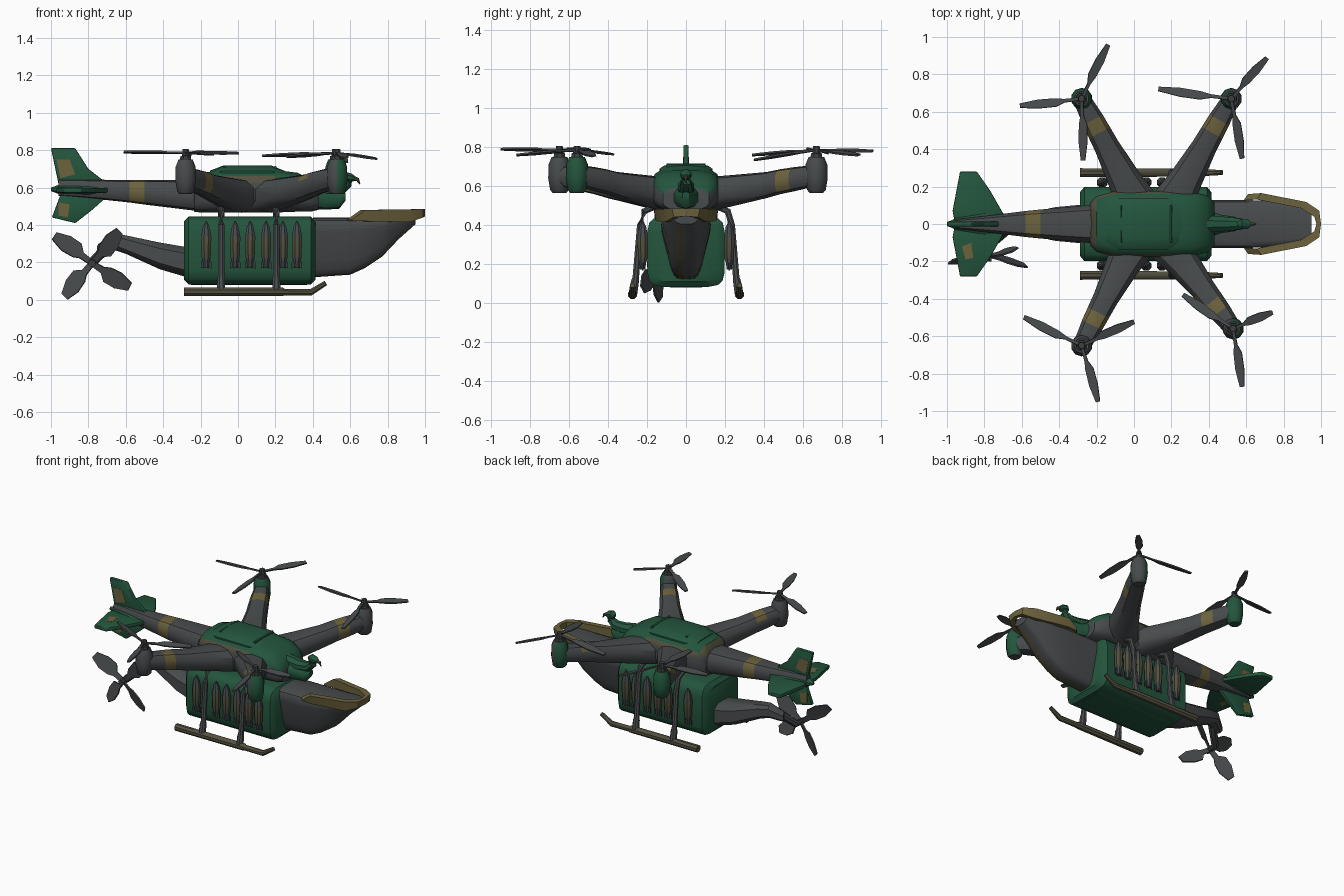
import bpy, bmesh, math
from mathutils import Vector as V, Matrix

if "Cube" in bpy.data.objects:
    bpy.data.objects.remove(bpy.data.objects["Cube"])

COL = {"dark_grey": (.064, .07, .073), "green": (.017, .092, .047), "gold": (.15, .122, .046),
       "brown": (.085, .08, .05), "gunmetal": (.045, .05, .052)}
MAT = {}
for k, c in COL.items():
    MAT[k] = bpy.data.materials.new(k)
    MAT[k].diffuse_color = (*c, 1)


def finish(bm, name, mats, rule=None, bevel=0):
    bmesh.ops.recalc_face_normals(bm, faces=bm.faces)
    me = bpy.data.meshes.new(name)
    if bevel:
        bmesh.ops.bevel(bm, geom=bm.edges[:], offset=bevel, segments=2, affect='EDGES', profile=.5)
    bm.normal_update()
    if rule:
        for f in bm.faces:
            f.material_index = rule(f.calc_center_median(), f.normal)
    bm.to_mesh(me)
    bm.free()
    o = bpy.data.objects.new(name, me)
    bpy.context.collection.objects.link(o)
    for m in mats:
        me.materials.append(MAT[m])
    bpy.ops.object.select_all(action='DESELECT')
    o.select_set(True)
    bpy.context.view_layer.objects.active = o
    bpy.ops.object.shade_smooth_by_angle(angle=math.radians(40))
    return o


def loft(name, secs, mats, rule=None, n=12, p=2, upright=False, low=1):
    """Skin rings (x, y, z, half width, half height); low narrows the underside."""
    bm, rings = bmesh.new(), []
    pts = [V(s[:3]) for s in secs]
    for i, s in enumerate(secs):
        t = (pts[min(i + 1, len(pts) - 1)] - pts[max(i - 1, 0)]).normalized()
        if upright:
            t = V((t.x, t.y, 0)).normalized()
        u = V((0, 0, 1)).cross(t) if abs(t.z) < .9 else V((0, 1, 0)).cross(t)
        u.normalize()
        v = t.cross(u)
        r = []
        for k in range(n):
            a = math.tau * (k + .5) / n
            c, d = [math.copysign(abs(q) ** (2 / p), q) for q in (math.cos(a), math.sin(a))]
            w = s[3] * (1 + (low - 1) * (1 - d) / 2)
            r.append(bm.verts.new(pts[i] + u * c * w + v * d * s[4]))
        rings.append(r)
    for A, B in zip(rings, rings[1:]):
        for k in range(n):
            bm.faces.new((A[k], A[(k + 1) % n], B[(k + 1) % n], B[k]))
    bm.faces.new(rings[0])
    bm.faces.new(rings[-1])
    return finish(bm, name, mats, rule)


def plate(name, pts, normal, thick, mat, bevel=0):
    """Flat outline given thickness, centred on its plane."""
    bm, n = bmesh.new(), V(normal).normalized() * thick / 2
    a = [bm.verts.new(V(q) - n) for q in pts]
    b = [bm.verts.new(V(q) + n) for q in pts]
    bm.faces.new(a[::-1])
    bm.faces.new(b)
    for i in range(len(a)):
        j = (i + 1) % len(a)
        bm.faces.new((a[i], a[j], b[j], b[i]))
    return finish(bm, name, [mat], None, bevel)


def blade(name, hub, tip, normal, w, twist):
    hub, tip = V(hub), V(tip)
    d = tip - hub
    s = Matrix.Rotation(twist, 3, d.normalized()) @ V(normal).cross(d).normalized()
    lead = [(.05, .25), (.28, .3), (.42, .85), (.7, .8), (1, .3)]
    trail = [(1, -.45), (.7, -.75), (.42, -.6), (.28, -.3), (.05, -.25)]
    plate(name, [hub + d * r + s * w * q for r, q in lead + trail], s.cross(d), .009, "dark_grey")


# Lower cabin box with chamfered ends and belly keel
loft("cabin", [(-.29, 0, .263, .17, .155), (-.265, 0, .263, .2, .182), (.39, 0, .263, .2, .182),
               (.415, 0, .263, .17, .155)], ["green"], n=16, p=6, upright=True)
loft("belly_keel", [(-.25, 0, .09, .09, .012), (.37, 0, .09, .09, .012)], ["green"], p=6)

# Boat-like nose with raised gold rim
loft("nose", [(.4, 0, .28, .145, .16), (.6, 0, .287, .145, .153), (.68, 0, .305, .143, .135),
              (.77, 0, .335, .135, .105), (.86, 0, .385, .12, .06), (.95, 0, .43, .09, .025)], ["dark_grey", "brown"],
     lambda c, n: int(n.z < -.25 and -.05 < c.y < 0), n=18, p=5, upright=True, low=.45)
for s in (-1, 1):
    bm = bmesh.new()
    rows = []
    for x, y, z0, z1 in [(.61, .15, .42, .43), (.68, .155, .42, .48), (.92, .108, .415, .483), (.99, .062, .44, .485),
                         (1, 0, .445, .485)]:
        k = .024
        rows.append([bm.verts.new(q) for q in ((x, s * y, z0), (x, s * (y + .01 * (y > 0)), z1),
                    (x - .025, s * max(y - k, 0), z1), (x - .025, s * max(y - k, 0), z0))])
    for A, B in zip(rows, rows[1:]):
        for k in range(4):
            bm.faces.new((A[k], A[(k + 1) % 4], B[(k + 1) % 4], B[k]))
    bm.faces.new(rows[0])
    finish(bm, "nose_rim", ["gold"])

# Lower tail boom, gearbox and side propeller
loft("lower_boom", [(-.27, 0, .2, .11, .085), (-.42, 0, .235, .095, .075), (-.6, 0, .295, .055, .052),
                    (-.66, 0, .31, .045, .045), (-.74, -.04, .27, .03, .03)], ["dark_grey"], n=8, p=3, upright=True)
hub = (-.78, -.17, .195)
loft("propeller_shaft", [(-.68, -.03, .3, .03, .03), (-.78, -.12, .2, .025, .025), (-.78, -.2, .195, .02, .02)],
     ["gunmetal"], n=8)
for tip in [(-.98, -.2, .345), (-.63, -.135, .365), (-.58, -.22, .065), (-.93, -.13, .02)]:
    blade("propeller_blade", hub, tip, (0, 1, 0), .064, .45)

# Upper hull: green roof sloping down in front, brown painted edge, grey sides and face
loft("upper_hull", [(-.235, 0, .55, .115, .08), (-.2, 0, .57, .15, .105), (-.1, 0, .58, .178, .115),
                    (.2, 0, .58, .178, .115), (.32, 0, .575, .172, .105), (.39, 0, .555, .155, .085),
                    (.43, 0, .535, .12, .055)],
     ["dark_grey", "green", "brown"],
     lambda c, n: 1 if c.z > .66 or (c.x > .2 and c.z > .565 and n.x < .95) else 2 if c.z > .62 else 0,
     n=16, p=3.5, upright=True)
loft("roof_hump", [(-.15, 0, .67, .1, .02), (-.08, 0, .675, .14, .042), (.18, 0, .675, .14, .042),
                   (.26, 0, .665, .1, .02)], ["green"], n=14, p=2.5, upright=True)
for x in (-.07, .2):
    loft("roof_ridge", [(x, -.1, .705, .008, .012), (x, .1, .705, .008, .012)], ["green"], n=6)
loft("chin", [(.38, 0, .55, .08, .065), (.47, 0, .535, .05, .052), (.54, 0, .53, .04, .045), (.575, 0, .55, .02, .02)],
     ["green"], n=10, p=2.5, upright=True)

# Bird figurehead
loft("bird_neck", [(.34, 0, .6, .05, .05), (.48, 0, .585, .042, .04), (.55, 0, .59, .035, .035),
                   (.585, 0, .62, .028, .028), (.585, 0, .65, .026, .026)], ["green"], n=8)
loft("bird_head", [(.555, 0, .655, .012, .012), (.575, 0, .658, .03, .028), (.605, 0, .652, .028, .024),
                   (.625, 0, .647, .014, .014)], ["green"], n=8)
loft("bird_beak", [(.615, 0, .648, .014, .014), (.64, 0, .643, .01, .01), (.652, 0, .618, .003, .003)], ["brown"], n=6)

# Upper tail boom with gold band
loft("upper_tail", [(-.18, 0, .555, .11, .085), (-.5, 0, .575, .08, .066), (-.58, 0, .58, .072, .06),
                    (-.75, 0, .59, .05, .052), (-.96, 0, .6, .025, .045)], ["dark_grey", "gold"],
     lambda c, n: int(-.57 < c.x < -.51), n=10, p=3, upright=True)
loft("tail_cap", [(-.69, 0, .585, .05, .03), (-.8, 0, .585, .06, .034), (-.95, 0, .59, .035, .03), (-1, 0, .59, .01, .01)],
     ["green"], n=8, upright=True)

# Tail fins with painted patches
fin_up = [(-1, .81), (-.87, .81), (-.8, .7), (-.71, .63), (-.96, .62)]
fin_dn = [(-.95, .56), (-.69, .56), (-.78, .48), (-.87, .41), (-.995, .44)]
patches = [[(-.97, .75), (-.9, .75), (-.87, .67), (-.95, .65)], [(-.96, .52), (-.9, .51), (-.91, .44), (-.96, .45)]]
for f in (fin_up, fin_dn):
    plate("tail_fin", [(x, 0, z) for x, z in f], (0, 1, 0), .026, "green", .005)
for f in patches:
    plate("fin_patch", [(x, 0, z) for x, z in f], (0, 1, 0), .029, "gold")
for s in (-1, 1):
    plate("stabiliser", [(x, s * y, .585) for x, y in
          [(-.93, .28), (-.84, .28), (-.77, .18), (-.69, .04), (-.96, .02), (-.97, .07)]], (0, 0, 1), .026, "green", .005)
plate("stabiliser_patch", [(-.92, -.12, .585), (-.87, -.1, .585), (-.86, -.18, .585), (-.9, -.19, .585)],
      (0, 0, 1), .029, "gold")

# Four arms, each with nacelle, mast and three blades; nacelles are part green by direction
ROTORS = [(-.28, .67, .02, [(-.14, .96, .78), (-.61, .63, .79), (-.27, .34, .76)], lambda n: n.z < .6),
          (.52, .67, .2, [(.71, .89, .76), (.13, .72, .77), (.58, .35, .735)], lambda n: n.z < .6 and n.x < -.2),
          (-.28, -.65, 0, [(-.59, -.5, .79), (0, -.52, .785), (-.19, -.95, .79)], lambda n: False),
          (.53, -.56, .18, [(.26, -.38, .765), (.74, -.47, .755), (.58, -.87, .76)], lambda n: n.z < .6 and n.x > .25)]
for x, y, rx, tips, green in ROTORS:
    s = math.copysign(1, y)
    root, end = V((rx, s * .1, .555)), V((x, y, .655))
    path = [(0, 0, .12, .09), (.25, -.003, .092, .08), (.55, -.005, .07, .067), (.68, 0, .066, .064),
            (.8, 0, .062, .062), (1, 0, .048, .055)]
    secs = [(*(root.lerp(end, t) + V((0, 0, dz))), a, b) for t, dz, a, b in path]
    lo, hi = abs(root.lerp(end, .68).y), abs(root.lerp(end, .8).y)
    loft("rotor_arm", secs, ["dark_grey", "gold"],
         lambda c, n: int(lo < abs(c.y) < hi and (n.z > .1 or n.x > .3)), n=10, p=2.6, upright=True)
    loft("nacelle", [(x, y, .565, .035, .035), (x, y, .58, .048, .048), (x, y, .64, .058, .058), (x, y, .71, .056, .056),
                     (x, y, .75, .04, .04)], ["dark_grey", "green"], lambda c, n: int(green(n)), n=10)
    loft("mast", [(x, y, .73, .035, .035), (x, y, .768, .03, .03), (x, y, .77, .022, .022), (x, y, .805, .018, .018)],
         ["gunmetal"], n=8)
    for tip in tips:
        blade("rotor_blade", (x, y, .785), tip, (0, 0, 1), .031, .25)

# Landing skids, struts and missiles on both sides
for s in (-1, 1):
    loft("skid", [(-.29, s * .275, .043, .025, .025), (.24, s * .275, .043, .024, .024), (.25, s * .275, .041, .019, .019),
                  (.39, s * .275, .04, .019, .019), (.47, s * .275, .09, .014, .014)], ["brown"], n=8)
    for x in (-.09, .205):
        loft("strut", [(x, s * .272, .05, .024, .024), (x, s * .262, .11, .022, .022), (x, s * .258, .13, .018, .018),
                       (x, s * .235, .4, .018, .018), (x, s * .215, .47, .018, .018), (x, s * .15, .5, .018, .018)],
             ["dark_grey"], n=8)
    for x in (-.17, -.015, .065, .15, .24, .315):
        y = s * .222
        loft("missile", [(x, y, .17, .014, .014), (x, y, .205, .018, .018), (x, y, .225, .026, .026),
                         (x, y, .335, .03, .03), (x, y, .35, .027, .027), (x, y, .39, .019, .019),
                         (x, y, .42, .004, .004)], ["dark_grey", "brown"], lambda c, n: int(.23 < c.z < .335), n=8)
        for a in (-1, 1):
            plate("missile_fin", [(x + a * q, y, z) for q, z in [(.01, .23), (.028, .2), (.028, .165), (.01, .18)]],
                  (0, 1, 0), .008, "gunmetal")

for m in bpy.data.materials:
    if m.users and not m.is_grease_pencil:
        m.use_nodes = True
        m.node_tree.nodes["Principled BSDF"].inputs["Base Color"].default_value = m.diffuse_color
